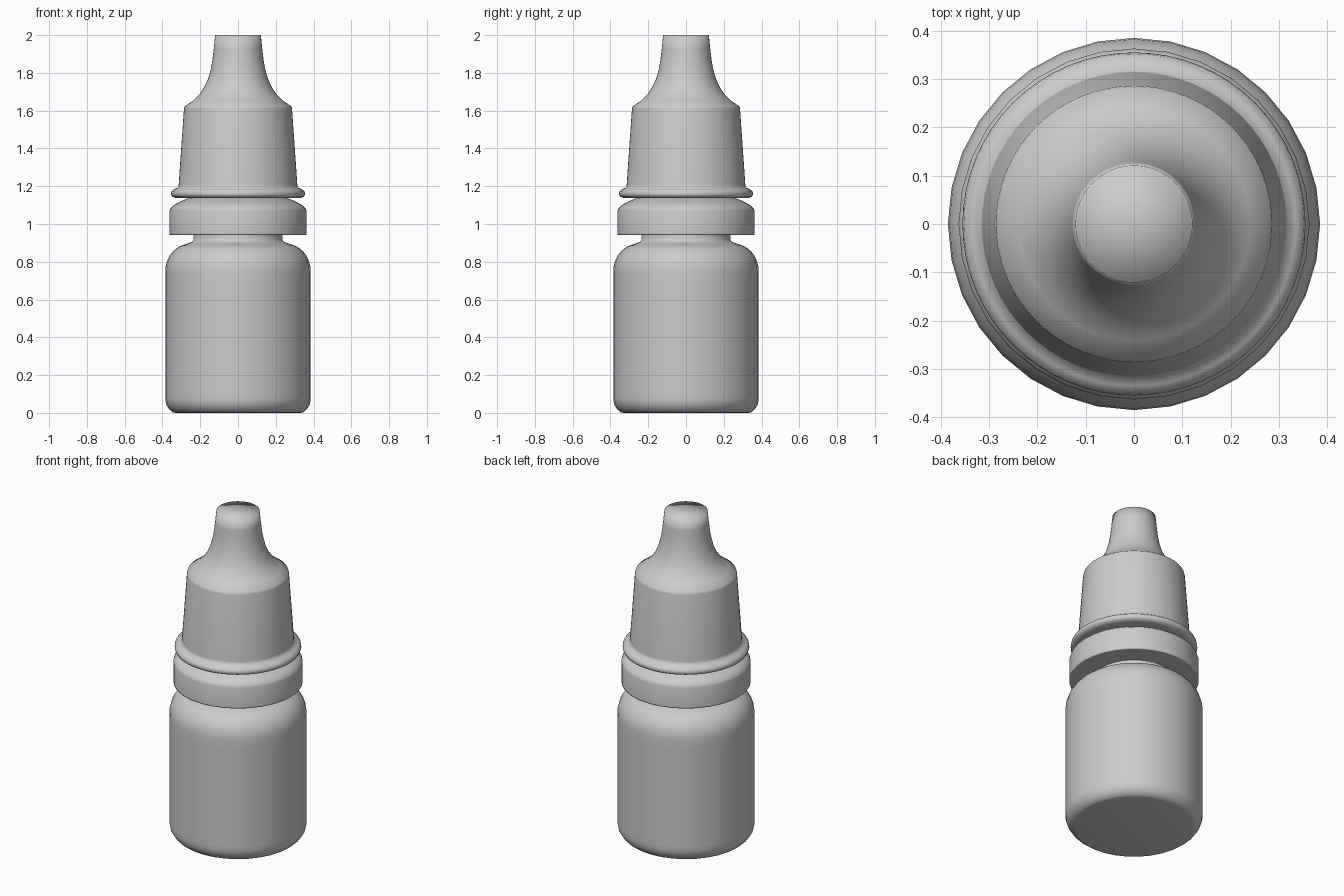
import bpy, bmesh, math

if "Cube" in bpy.data.objects:
    bpy.data.objects.remove(bpy.data.objects["Cube"], do_unlink=True)

grey = bpy.data.materials.new("plain grey")
grey.use_nodes = True
grey.diffuse_color = (0.6, 0.6, 0.6, 1)
grey.node_tree.nodes["Principled BSDF"].inputs["Base Color"].default_value = (0.6, 0.6, 0.6, 1)


def arc(cx, cz, rx, rz, start, end, steps):
    """Elliptical run of profile points, angles in degrees."""
    angles = [math.radians(start + (end - start) * i / steps) for i in range(steps + 1)]
    return [(cx + rx * math.cos(a), cz + rz * math.sin(a)) for a in angles]


def lathe(name, profile, sides):
    """Turn a (radius, height) profile around z; zero radius closes an end."""
    bm = bmesh.new()
    rings = []
    for r, z in profile:
        if r == 0:
            rings.append([bm.verts.new((0, 0, z))] * sides)
        else:
            turn = [2 * math.pi * i / sides for i in range(sides)]
            rings.append([bm.verts.new((r * math.cos(a), r * math.sin(a), z)) for a in turn])
    for low, high in zip(rings, rings[1:]):
        for i in range(sides):
            j = (i + 1) % sides
            corners = dict.fromkeys((low[i], low[j], high[j], high[i]))
            bm.faces.new(list(corners))
    bmesh.ops.recalc_face_normals(bm, faces=bm.faces)
    mesh = bpy.data.meshes.new(name)
    bm.to_mesh(mesh)
    bm.free()
    mesh.materials.append(grey)
    mesh.shade_smooth()
    obj = bpy.data.objects.new(name, mesh)
    bpy.context.collection.objects.link(obj)
    return obj


# Bottle with rounded shoulder and short neck
bottle = [(0, 0), (0.33, 0), (0.345, 0.003), (0.365, 0.02), (0.38, 0.045), (0.385, 0.07), (0.385, 0.1)]
bottle += [(0.385, 0.7)] + arc(0.255, 0.75, 0.13, 0.145, 0, 80, 7)
bottle += [(0.245, 0.905), (0.235, 0.915), (0.235, 0.94), (0.235, 1.1), (0, 1.1)]
lathe("bottle", bottle, 32)

# Tamper ring below the cap
ring = [(0.235, 0.943), (0.355, 0.943), (0.363, 0.943), (0.363, 0.95), (0.363, 1.07)]
ring += [(0.358, 1.084), (0.34, 1.1), (0.31, 1.117), (0.27, 1.134), (0.25, 1.14), (0.235, 1.14)]
lathe("tamper_ring", ring, 32)

# Tapered cap with a rolled rim and narrow nozzle
cap = [(0, 1.137), (0.3, 1.137), (0.33, 1.138), (0.35, 1.146), (0.355, 1.158), (0.352, 1.174)]
cap += [(0.335, 1.186), (0.316, 1.194), (0.314, 1.21), (0.286, 1.61), (0.283, 1.622)]
cap += [(0.24, 1.652), (0.205, 1.685), (0.178, 1.725), (0.158, 1.77), (0.144, 1.82)]
cap += [(0.135, 1.87), (0.128, 1.93), (0.121, 2.0), (0, 2.0)]
lathe("nozzle_cap", cap, 64)
